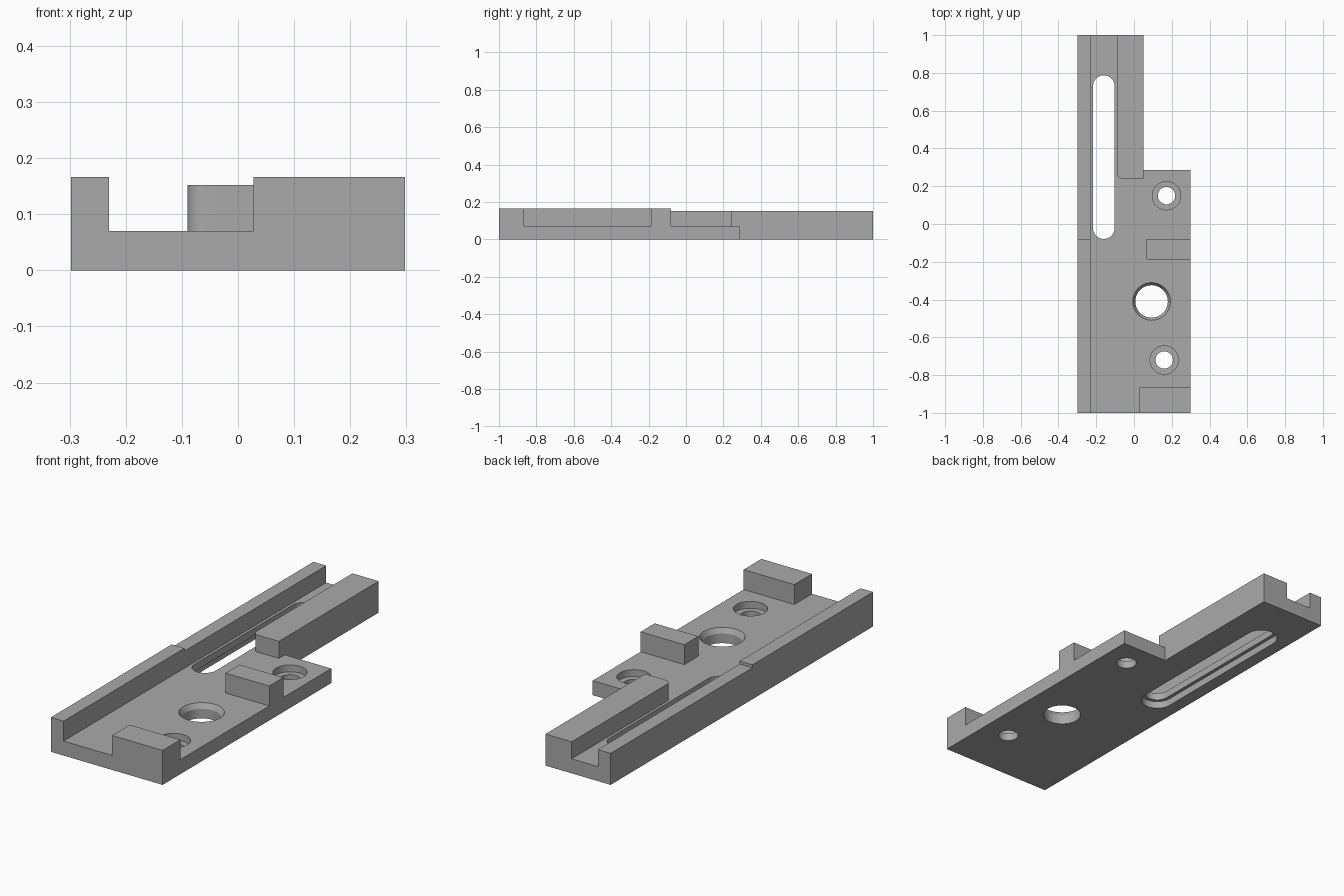
import bpy, bmesh, math

if "Cube" in bpy.data.objects:
    bpy.data.objects.remove(bpy.data.objects["Cube"], do_unlink=True)

grey = bpy.data.materials.new("plain grey")
grey.use_nodes = True
COLOUR = (0.4, 0.4, 0.4, 1)
grey.diffuse_color = COLOUR
for node in grey.node_tree.nodes:
    if node.type == 'BSDF_PRINCIPLED':
        node.inputs["Base Color"].default_value = COLOUR

FLOOR, LOW, HIGH = 0.07, 0.152, 0.166
SIDE, CHANNEL, RAIL = 0.298, -0.23, -0.09


def loft(name, bottom, top, z0, z1):
    """Closed solid between two matching outlines."""
    bm = bmesh.new()
    lo = [bm.verts.new((x, y, z0)) for x, y in bottom]
    hi = [bm.verts.new((x, y, z1)) for x, y in top]
    bm.faces.new(lo)
    bm.faces.new(hi)
    for i in range(len(lo)):
        j = (i + 1) % len(lo)
        bm.faces.new((lo[i], lo[j], hi[j], hi[i]))
    bmesh.ops.recalc_face_normals(bm, faces=bm.faces)
    mesh = bpy.data.meshes.new(name)
    bm.to_mesh(mesh)
    bm.free()
    mesh.materials.append(grey)
    obj = bpy.data.objects.new(name, mesh)
    bpy.context.collection.objects.link(obj)
    return obj


def prism(name, outline, z0, z1):
    return loft(name, outline, outline, z0, z1)


def block(name, x0, x1, y0, y1, z1):
    return prism(name, [(x0, y0), (x1, y0), (x1, y1), (x0, y1)], FLOOR, z1)


def arc(x, y, r, start, end, n):
    return [(x + r * math.cos(math.radians(start + (end - start) * i / n)),
             y + r * math.sin(math.radians(start + (end - start) * i / n)))
            for i in range(n + 1)]


def circle(x, y, r):
    return arc(x, y, r, 0, 360, 48)[:-1]


def slot(r):
    return arc(-0.16, 0.73, r, 0, 180, 24) + arc(-0.16, -0.022, r, 180, 360, 24)


# Stepped base plate
plate = prism("base_plate", [(-SIDE, -1), (SIDE, -1), (SIDE, 0.285),
                             (0.05, 0.285), (0.05, 1), (-SIDE, 1)], 0, FLOOR)

# Cutters: slot with wider underside, chamfered bore, counterbored screw holes
cutters = [
    prism("slot_cutter", slot(0.057), -0.1, 0.1),
    prism("slot_recess_cutter", slot(0.074), -0.1, 0.035),
    prism("bore_cutter", circle(0.093, -0.41, 0.086), -0.1, 0.1),
    loft("bore_chamfer_cutter", circle(0.093, -0.41, 0.0855),
         circle(0.093, -0.41, 0.1), 0.045, FLOOR + 0.0005),
]
for x, y in ((0.172, 0.15), (0.16, -0.72)):
    cutters.append(prism("screw_hole_cutter", circle(x, y, 0.046), -0.1, 0.1))
    cutters.append(prism("counterbore_cutter", circle(x, y, 0.075), 0.037, 0.1))

bpy.context.view_layer.objects.active = plate
for cutter in cutters:
    mod = plate.modifiers.new("cut", 'BOOLEAN')
    mod.operation = 'DIFFERENCE'
    mod.solver = 'EXACT'
    mod.object = cutter
    bpy.ops.object.modifier_apply(modifier=mod.name)
for cutter in cutters:
    bpy.data.objects.remove(cutter, do_unlink=True)

# Long side wall, slightly lower at the back
block("side_wall_front", -SIDE, CHANNEL, -1, -0.08, HIGH)
block("side_wall_back", -SIDE, CHANNEL, -0.08, 1, LOW)

# Rear guide rail with one rounded corner
R = 0.03
rail = prism("guide_rail", arc(RAIL + R, 0.24 + R, R, 180, 270, 10)
             + [(0.05, 0.24), (0.05, 1), (RAIL, 1)], FLOOR, LOW)

# Stop blocks
block("front_stop", 0.028, SIDE, -1, -0.865, HIGH)
block("middle_stop", 0.065, SIDE, -0.187, -0.08, HIGH)

# Smooth the round walls, keep edges sharp
bpy.ops.object.select_all(action='DESELECT')
for obj in (plate, rail):
    obj.select_set(True)
bpy.ops.object.shade_smooth_by_angle(angle=math.radians(25))
